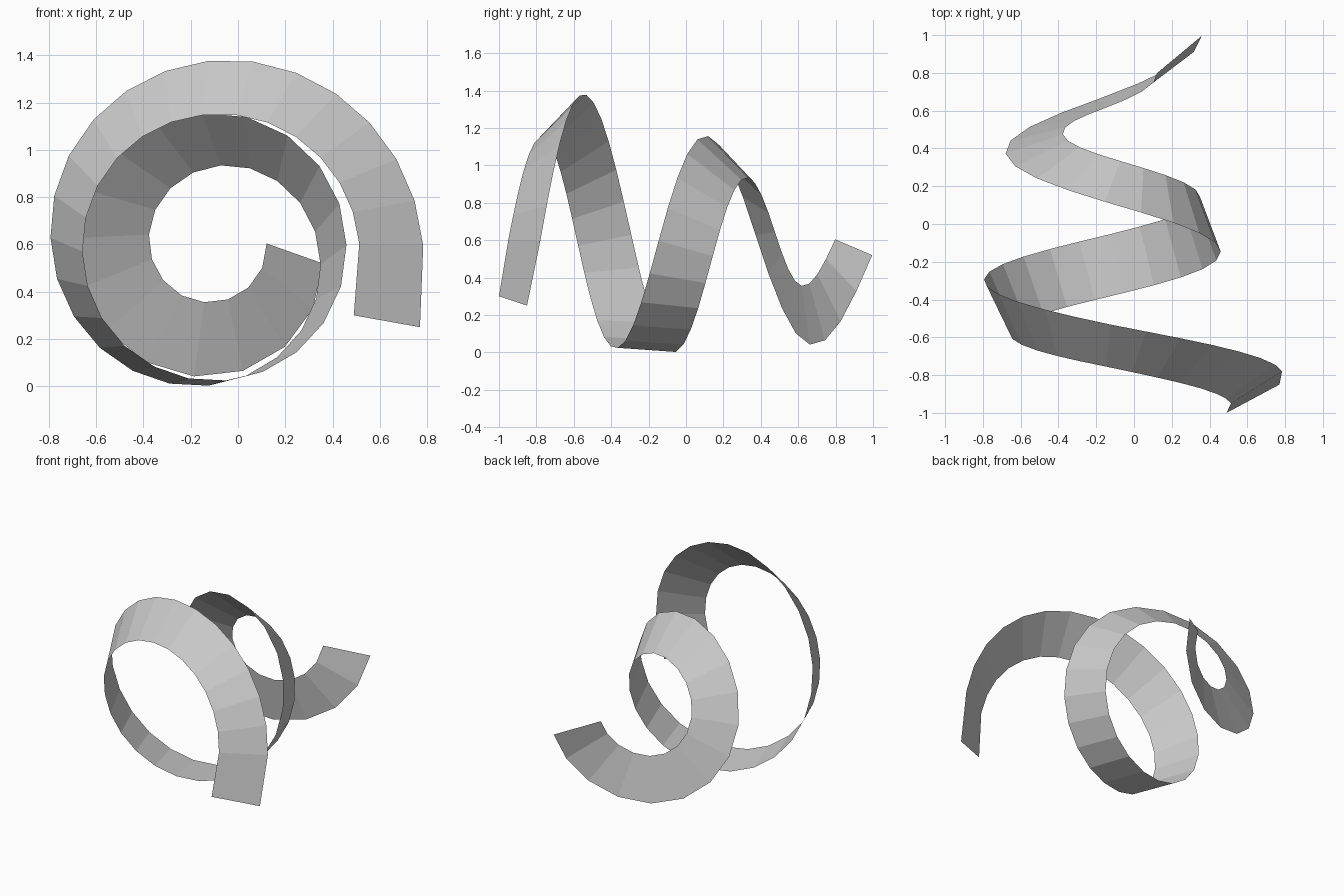
import bpy, bmesh, math
from mathutils import Vector

if "Cube" in bpy.data.objects:
    bpy.data.objects.remove(bpy.data.objects["Cube"])

AXIS_X, AXIS_Z = -0.105, 0.58     # spiral axis runs along y
HALF_WIDTH = 0.16
SEGMENTS = 41
START, END = 1.5, 717.0           # degrees around the axis

# Values at every quarter turn
RADIUS = [0.755, 0.685, 0.62, 0.568, 0.508, 0.466, 0.423, 0.382, 0.344]
TWIST = [32, 44, 65, 86, 110, 134, 161, 190, 222]
DEPTH = [-0.868, -0.65, -0.43, -0.213, 0.005, 0.223, 0.442, 0.662, 0.905]


def key(table, deg):
    t = min(max(deg / 90, 0), len(table) - 1.0001)
    i = int(t)
    return table[i] + (table[i + 1] - table[i]) * (t - i)


def centre(deg):
    a, r = math.radians(deg), key(RADIUS, deg)
    return Vector((AXIS_X + r * math.cos(a), key(DEPTH, deg), AXIS_Z + r * math.sin(a)))


def cross_section(deg):
    """Both ribbon edges, square to the path and turned by the twist angle."""
    a, tw = math.radians(deg), math.radians(key(TWIST, deg))
    tangent = (centre(deg + 1) - centre(deg - 1)).normalized()
    radial = Vector((math.cos(a), 0, math.sin(a)))
    normal = (radial - radial.dot(tangent) * tangent).normalized()
    binormal = normal.cross(tangent).normalized()
    if binormal.y < 0:
        binormal.negate()
    w = HALF_WIDTH * (math.cos(tw) * normal + math.sin(tw) * binormal)
    c = centre(deg)
    return c - w, c + w


# Stations evenly spaced along the path length
fine = [START + (END - START) * i / 3000 for i in range(3001)]
length = [0.0]
for d0, d1 in zip(fine, fine[1:]):
    length.append(length[-1] + (centre(d1) - centre(d0)).length)
stations, j = [], 0
for n in range(SEGMENTS + 1):
    while j < 3000 and length[j] < length[-1] * n / SEGMENTS:
        j += 1
    stations.append(fine[j])

# Straight tail first, then the twisting spiral
rows = [(Vector((0.49, -1.0, 0.30)), Vector((0.77, -0.85, 0.25)))]
rows += [cross_section(d) for d in stations]

bm = bmesh.new()
verts = [[bm.verts.new(p) for p in row] for row in rows]
for (f0, k0), (f1, k1) in zip(verts, verts[1:]):
    bm.faces.new((f0, k0, k1, f1))
mesh = bpy.data.meshes.new("spiral_ribbon")
bm.to_mesh(mesh)
bm.free()

grey = bpy.data.materials.new("light grey")
grey.diffuse_color = (0.6, 0.6, 0.6, 1)
grey.use_nodes = True
grey.node_tree.nodes["Principled BSDF"].inputs["Base Color"].default_value = grey.diffuse_color
mesh.materials.append(grey)
ribbon = bpy.data.objects.new("spiral_ribbon", mesh)
bpy.context.collection.objects.link(ribbon)
